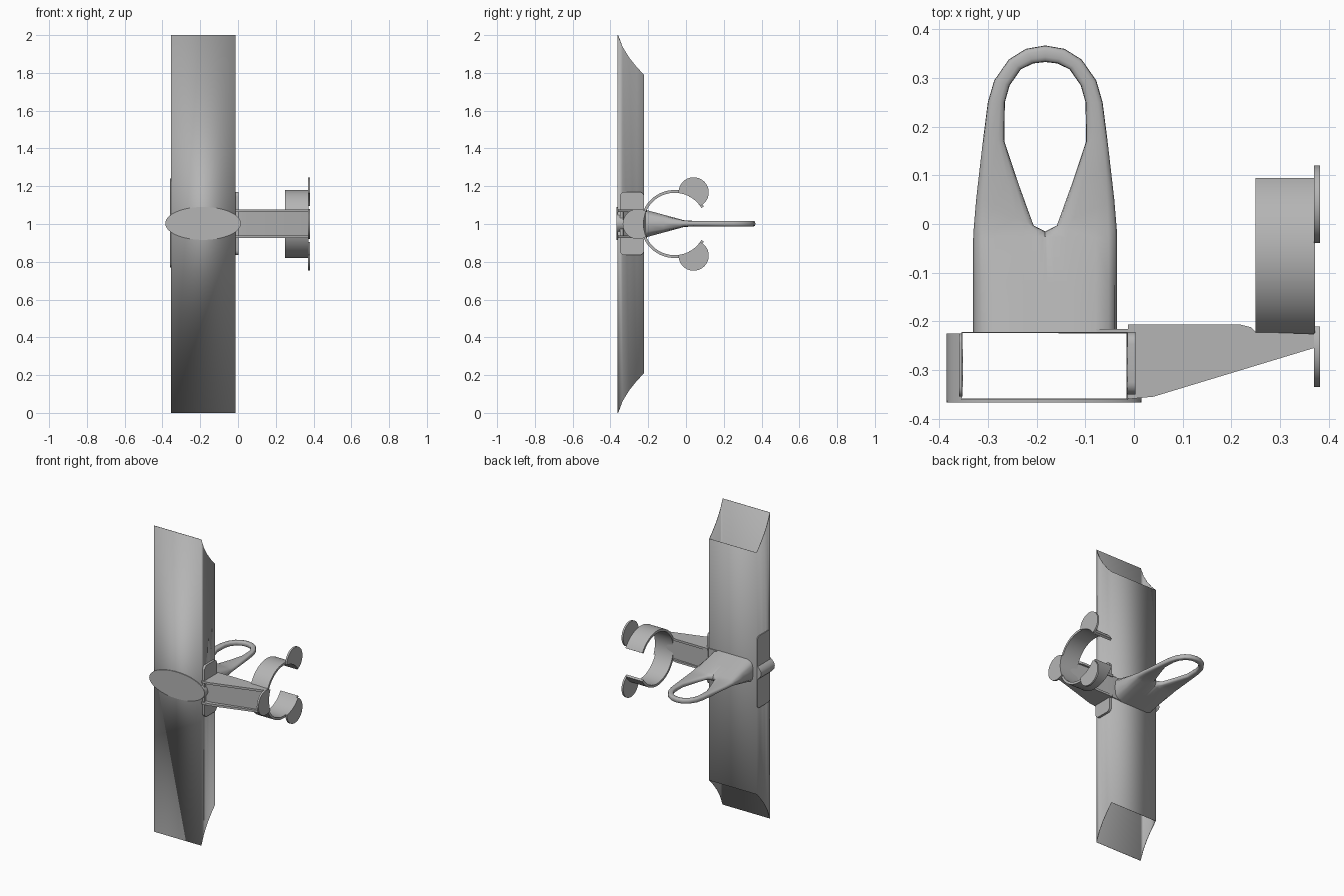
import bpy, bmesh
from math import sin, cos, pi, acos, atan2, radians

cube = bpy.data.objects.get("Cube")
if cube:
    bpy.data.objects.remove(cube, do_unlink=True)

grey = bpy.data.materials.new("plain grey")
grey.use_nodes = True
colour = (0.46, 0.46, 0.46, 1)
grey.diffuse_color = colour
grey.node_tree.nodes["Principled BSDF"].inputs["Base Color"].default_value = colour


def finish(name, bm, smooth=35):
    bmesh.ops.remove_doubles(bm, verts=bm.verts, dist=0.0002)
    bmesh.ops.recalc_face_normals(bm, faces=bm.faces)
    mesh = bpy.data.meshes.new(name)
    bm.to_mesh(mesh)
    bm.free()
    mesh.materials.append(grey)
    ob = bpy.data.objects.new(name, mesh)
    bpy.context.collection.objects.link(ob)
    bpy.ops.object.select_all(action='DESELECT')
    ob.select_set(True)
    bpy.context.view_layer.objects.active = ob
    bpy.ops.object.shade_smooth_by_angle(angle=radians(smooth))
    return ob


def prism(name, pts, axis, lo, hi):
    """Extrude a flat outline along one axis."""
    place = {'x': lambda a, b, c: (c, a, b),
             'y': lambda a, b, c: (a, c, b),
             'z': lambda a, b, c: (a, b, c)}[axis]
    bm = bmesh.new()
    low = [bm.verts.new(place(a, b, lo)) for a, b in pts]
    high = [bm.verts.new(place(a, b, hi)) for a, b in pts]
    bm.faces.new(low)
    bm.faces.new(high)
    n = len(pts)
    for i in range(n):
        j = (i + 1) % n
        bm.faces.new((low[i], low[j], high[j], high[i]))
    return finish(name, bm)


def arc(cx, cy, rx, ry, a0, a1, n):
    return [(cx + rx * cos(a0 + (a1 - a0) * i / n),
             cy + ry * sin(a0 + (a1 - a0) * i / n)) for i in range(n + 1)]


def rounded(y0, y1, z0, z1, r):
    """Rounded rectangle outline."""
    pts = []
    for i, (y, z) in enumerate([(y1 - r, z1 - r), (y0 + r, z1 - r),
                                (y0 + r, z0 + r), (y1 - r, z0 + r)]):
        pts += arc(y, z, r, r, i * pi / 2, (i + 1) * pi / 2, 5)
    return pts


# Open rectangular sleeve with scooped ends, tallest at the front
X0, X1 = -0.355, -0.012
rim = [(-0.362, 2.0), (-0.335, 1.937), (-0.30, 1.88), (-0.26, 1.83), (-0.222, 1.79)]
ring = [(X0, y, z) for y, z in rim] + [(X1, y, z) for y, z in reversed(rim)]
bm = bmesh.new()
top = [bm.verts.new(p) for p in ring]
bottom = [bm.verts.new((x, y, 2 - z)) for x, y, z in ring]
for i in range(len(ring)):
    j = (i + 1) % len(ring)
    bm.faces.new((bottom[i], bottom[j], top[j], top[i]))
sleeve = finish("sleeve", bm)
wall = sleeve.modifiers.new("wall", 'SOLIDIFY')
wall.thickness = 0.003
wall.offset = -1

# Oval front plate and its wrapped ends on both sides
CX, CZ, RX, RZ = -0.185, 1.003, 0.2, 0.087
prism("front_oval", arc(CX, CZ, RX, RZ, 0, 2 * pi, 64)[:-1], 'y', -0.367, -0.361)
tip = acos(0.17 / RX)
prism("oval_end_left", arc(CX, CZ, RX, RZ, -tip, tip, 20), 'y', -0.363, -0.225)
prism("oval_end_right", arc(CX, CZ, RX, RZ, pi - tip, pi + tip, 20), 'y', -0.363, -0.225)

# Mounting pads on the sleeve sides and a tab on its back
prism("arm_pad", rounded(-0.35, -0.222, 0.835, 1.17, 0.025), 'x', -0.014, 0.003)
prism("outer_pad", rounded(-0.355, -0.225, 0.77, 1.24, 0.02), 'x', -0.36, -0.353)
prism("back_tab", [(-0.155, 0.93), (0.0, 0.93), (0.0, 1.075), (-0.155, 1.075)],
      'y', -0.225, -0.216)

# Tapered arm: two rails with a recessed web between them
rail = [(-0.012, -0.36), (0.04, -0.355), (0.37, -0.255), (0.37, -0.226),
        (0.25, -0.222), (0.24, -0.212), (0.22, -0.207), (-0.012, -0.207)]
web = [(-0.01, -0.335), (0.04, -0.33), (0.37, -0.242), (0.37, -0.228),
       (0.24, -0.222), (-0.01, -0.212)]
prism("arm_rail_top", rail, 'z', 1.063, 1.077)
prism("arm_rail_bottom", rail, 'z', 0.925, 0.939)
prism("arm_web", web, 'z', 0.932, 1.07)

# Open clip ring around the x axis
RY, RI, RO = -0.06, 0.165, 0.18
gap = radians(31)
prism("clip_ring", arc(RY, 1, RO, RO, gap, 2 * pi - gap, 56)
      + arc(RY, 1, RI, RI, 2 * pi - gap, gap, 56), 'x', 0.25, 0.372)

# Crescent flanges: discs trimmed by the inside of the ring
D, R = 0.195, 0.08
half = acos((D * D + RI * RI - R * R) / (2 * D * RI))
sweep = atan2(RI * sin(half), RI * cos(half) - D)
for name, deg in (("flange_top", 59), ("flange_arm", 180), ("flange_bottom", -59)):
    a = radians(deg)
    disc = arc(RY + D * cos(a), 1 + D * sin(a), R, R, a - sweep, a + sweep, 36)
    trim = arc(RY, 1, RI, RI, a + half, a - half, 14)[1:-1]
    prism(name, disc + trim, 'x', 0.37, 0.382)

# Loop handle: half outline pairs (outer, inner), mirrored in x and z
pairs = [((.148, -.222), (0, -.222)), ((.148, -.12), (0, -.12)),
         ((.148, -.03), (0, -.026)), ((.147, -.01), (0, -.015)),
         ((.142, .05), (.024, -.003)), ((.134, .12), (.054, .08)),
         ((.127, .18), (.084, .17)), ((.118, .25), (.083, .25)),
         ((.105, .295), (.073, .285)), ((.075, .338), (.05, .318)),
         ((.04, .36), (.025, .33)), ((0, .367), (0, .333))]
section = [(0, 0), (.03, .6), (.12, .85), (.3, 1), (.7, 1), (.88, .85), (.97, .6), (1, 0)]
bm = bmesh.new()
for sx in (-1, 1):
    for sz in (-1, 1):
        rows = []
        for k, (o, i) in enumerate(pairs):
            row = []
            for t, f in section:
                x = o[0] + (i[0] - o[0]) * t
                y = o[1] + (i[1] - o[1]) * t
                h = 0.015 + 0.06 * max(0, -y) / 0.222
                if k < 3 and t > 0.5:
                    f = 1
                row.append(bm.verts.new((-0.1825 + sx * x, y, 1.002 + sz * h * f)))
            rows.append(row)
        for a, b in zip(rows, rows[1:]):
            for j in range(len(section) - 1):
                bm.faces.new((a[j], a[j + 1], b[j + 1], b[j]))
finish("loop_handle", bm, 50)
